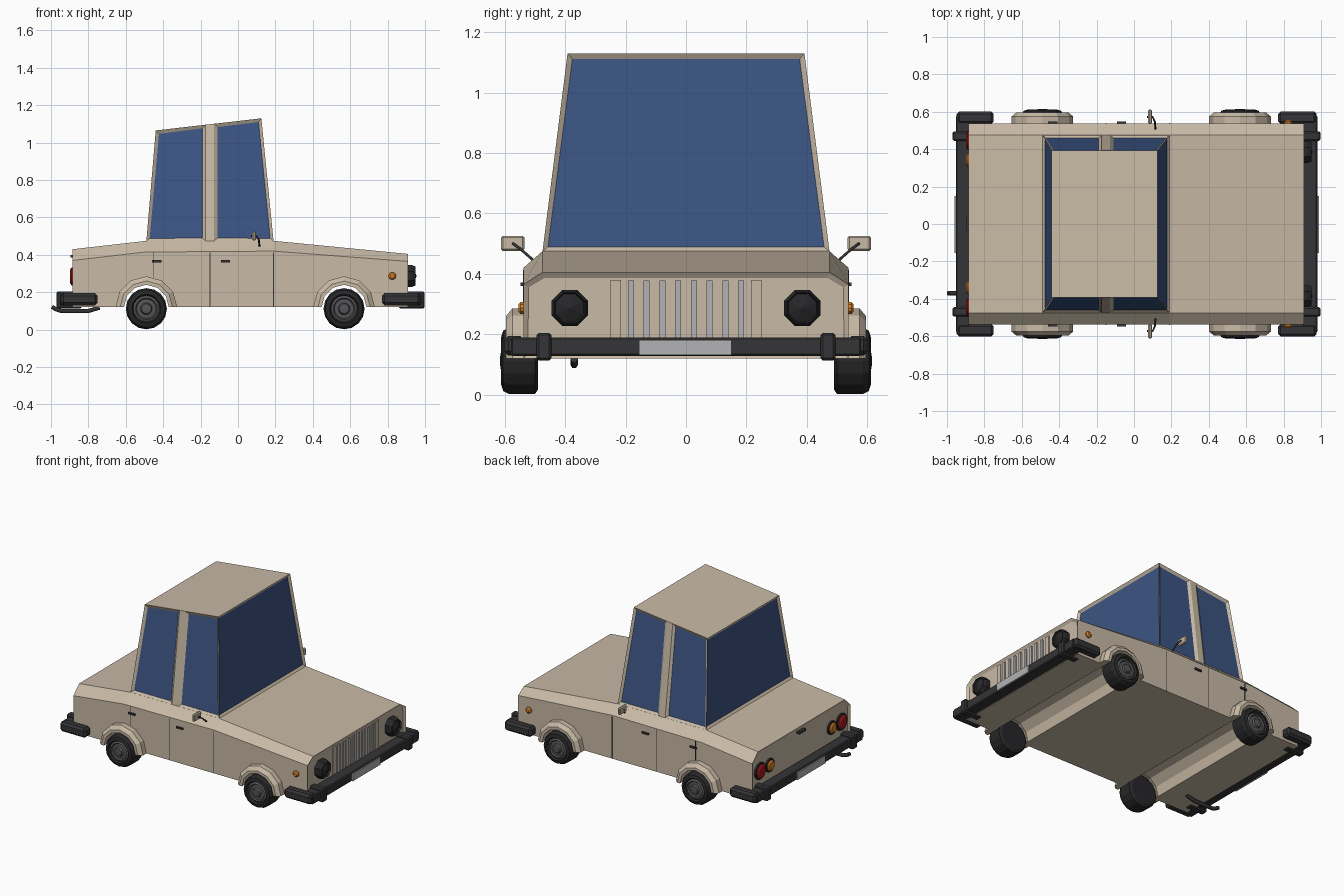
import bpy, bmesh
from math import sin, cos, pi
from mathutils import Vector

if "Cube" in bpy.data.objects:
    bpy.data.objects.remove(bpy.data.objects["Cube"])


def material(name, rgb):
    m = bpy.data.materials.new(name)
    m.diffuse_color = (*rgb, 1)
    m.use_nodes = True
    m.node_tree.nodes["Principled BSDF"].inputs["Base Color"].default_value = m.diffuse_color
    return m


PAINT = material("cream_paint", (0.58, 0.49, 0.38))
GLASS = material("blue_glass", (0.045, 0.09, 0.23))
BLACK = material("black_rubber", (0.02, 0.02, 0.022))
TRIM = material("dark_trim", (0.035, 0.035, 0.038))
HUB = material("hub_grey", (0.09, 0.09, 0.095))
SILVER = material("silver", (0.45, 0.45, 0.46))
RED = material("red_lamp", (0.35, 0.01, 0.01))
ORANGE = material("orange_lamp", (0.7, 0.22, 0.02))


def finish(name, bm, mats, mirror=False, bevel=0):
    """Turn a bmesh into an object; mirror across y = 0 if wanted."""
    bmesh.ops.remove_doubles(bm, verts=bm.verts, dist=1e-5)
    bmesh.ops.recalc_face_normals(bm, faces=bm.faces)
    me = bpy.data.meshes.new(name)
    bm.to_mesh(me)
    bm.free()
    for m in mats:
        me.materials.append(m)
    ob = bpy.data.objects.new(name, me)
    bpy.context.collection.objects.link(ob)
    if bevel:
        b = ob.modifiers.new("Bevel", 'BEVEL')
        b.width, b.segments = bevel, 1
    if mirror:
        ob.modifiers.new("Mirror", 'MIRROR').use_axis = (False, True, False)
    return ob


def box(name, lo, hi, mat, mirror=False, bevel=0):
    bm = bmesh.new()
    bmesh.ops.create_cube(bm, size=1)
    for v in bm.verts:
        v.co = Vector(l + (c + 0.5) * (h - l) for l, h, c in zip(lo, hi, v.co))
    return finish(name, bm, [mat], mirror, bevel)


def lathe(name, profile, centre, axis, n, mat, arc=2 * pi, start=0, closed=False, mirror=True):
    """Revolve (radius, offset) points about the x or y axis through centre."""
    bm = bmesh.new()
    rings = []
    for i in range(n + 1):
        a = start + arc * i / n
        ring = []
        for r, h in profile:
            u, w = r * cos(a), r * sin(a)
            ring.append(bm.verts.new(Vector(centre) + Vector((h, u, w) if axis == 'x' else (u, h, w))))
        rings.append(ring)
    k = len(profile)
    for p, q in zip(rings, rings[1:]):
        for j in range(k if closed else k - 1):
            bm.faces.new((p[j], p[(j + 1) % k], q[(j + 1) % k], q[j]))
    if arc < 6:
        bm.faces.new(rings[0])
        bm.faces.new(rings[-1])
    return finish(name, bm, [mat], mirror)


def tube(name, points, radius, mat):
    cu = bpy.data.curves.new(name, 'CURVE')
    cu.dimensions = '3D'
    cu.bevel_depth, cu.bevel_resolution, cu.use_fill_caps = radius, 1, True
    sp = cu.splines.new('POLY')
    sp.points.add(len(points) - 1)
    for p, co in zip(sp.points, points):
        p.co = (*co, 1)
    cu.materials.append(mat)
    ob = bpy.data.objects.new(name, cu)
    bpy.context.collection.objects.link(ob)


AXLES = {"rear": -0.49, "front": 0.567}

# Body shell: side outline with wheel tunnels, sloped shoulder, flat top
under = [(-0.885, 0.12)]
for ax in AXLES.values():
    under += [(ax - 0.125 * cos(pi * i / 6), 0.12 + 0.125 * sin(pi * i / 6)) for i in range(7)]
under.append((0.91, 0.12))
crease = [(0.91, 0.365), (0.19, 0.42), (-0.5, 0.415), (-0.885, 0.37)]
deck = [(0.91, 0.405), (0.19, 0.475), (-0.49, 0.475), (-0.885, 0.43)]
bm = bmesh.new()
L, R = [[[bm.verts.new((x, s * w, z)) for x, z in pts]
         for pts, w in ((under, 0.538), (crease, 0.538), (deck, 0.475))] for s in (1, -1)]
for side in (L, R):
    bm.faces.new(side[0] + side[1])
    for i in range(3):
        bm.faces.new((side[1][i], side[1][i + 1], side[2][i + 1], side[2][i]))
for row in (0, 2):
    for i in range(len(L[row]) - 1):
        bm.faces.new((L[row][i], L[row][i + 1], R[row][i + 1], R[row][i]))
ends = [bm.faces.new((L[0][b], L[1][t], L[2][t], R[2][t], R[1][t], R[0][b])) for b, t in ((-1, 0), (0, -1))]
bmesh.ops.recalc_face_normals(bm, faces=bm.faces)
bmesh.ops.inset_individual(bm, faces=ends, thickness=0.02, depth=-0.012)
finish("body", bm, [PAINT])

# Cabin with inset windows; each side is split rear window / pillar / front window
bm = bmesh.new()
low = [-0.49, -0.173, -0.127, 0.19]
high = [(-0.44, 1.065), (-0.173, 1.096), (-0.127, 1.101), (0.125, 1.13)]
lo, hi = [], []
for s in (1, -1):
    lo.append([bm.verts.new((x, s * 0.475, 0.474)) for x in low])
    hi.append([bm.verts.new((x, s * 0.392, z)) for x, z in high])
panes = []
for s in (0, 1):
    for i in range(3):
        f = bm.faces.new((lo[s][i], lo[s][i + 1], hi[s][i + 1], hi[s][i]))
        if i != 1:
            panes.append(f)
for i in (0, 3):
    panes.append(bm.faces.new((lo[0][i], lo[1][i], hi[1][i], hi[0][i])))
bm.faces.new(hi[0] + hi[1][::-1])
bm.faces.new(lo[0] + lo[1][::-1])
bmesh.ops.recalc_face_normals(bm, faces=bm.faces)
bmesh.ops.inset_individual(bm, faces=panes, thickness=0.024, depth=-0.012)
for f in panes:
    f.material_index = 1
finish("cabin", bm, [PAINT, GLASS])

# Wheels and arch flares
tyre = [(0, 0.49), (0.095, 0.49), (0.11, 0.5), (0.11, 0.585), (0.1, 0.605), (0.078, 0.612), (0.07, 0.6)]
hub = [(0.07, 0.6), (0.058, 0.606), (0.052, 0.598), (0.032, 0.6), (0.026, 0.614), (0, 0.616)]
flare = [(0.12, 0.5), (0.165, 0.5), (0.165, 0.575), (0.14, 0.596), (0.12, 0.596)]
for end, ax in AXLES.items():
    lathe(end + "_tyre", tyre, (ax, 0, 0.112), 'y', 16, BLACK)
    lathe(end + "_hub", hub, (ax, 0, 0.112), 'y', 16, HUB)
    lathe(end + "_arch_flare", flare, (ax, 0, 0.12), 'y', 6, PAINT, arc=pi, closed=True)

# Bumpers: (bar inner x, bar outer x, wrap end x, clip outer x)
for end, (a, b, wrap, clip) in {"front": (0.9, 0.98, 0.77, 0.998), "rear": (-0.875, -0.952, -0.75, -0.97)}.items():
    d = 1 if b > 0 else -1

    def span(p, q):
        return min(p, q), max(p, q)
    x0, x1 = span(a, b)
    box(end + "_bumper_bar", (x0, -0.58, 0.128), (x1, 0.58, 0.19), TRIM, bevel=0.006)
    x0, x1 = span(wrap, b - 0.004 * d)
    box(end + "_bumper_end", (x0, 0.535, 0.13), (x1, 0.602, 0.195), TRIM, True, 0.014)
    x0, x1 = span(a - 0.04 * d, clip)
    box(end + "_bumper_clip", (x0, 0.445, 0.113), (x1, 0.495, 0.205), TRIM, True, 0.008)
    x0, x1 = span(b - 0.01 * d, b + 0.008 * d)
    box(end + "_plate", (x0, -0.155, 0.131), (x1, 0.15, 0.181), SILVER)

# Front: grille frame, slats, headlights
for y0, y1 in ((-0.25, -0.215), (0.215, 0.25)):
    box("grille_post", (0.89, y0, 0.14), (0.905, y1, 0.38), PAINT)
for i in range(8):
    y = -0.182 + i * 0.052
    box("grille_slat", (0.89, y - 0.01, 0.17), (0.908, y + 0.01, 0.378), SILVER)
lathe("headlight", [(0.065, 0), (0.065, 0.035), (0.055, 0.055), (0.05, 0.042), (0, 0.062)],
      (0.893, 0.385, 0.287), 'x', 8, BLACK, start=pi / 8)

# Rear lamps and boot handle
for name, y, r, mat in (("red_tail_lamp", 0.445, 0.048, RED), ("orange_tail_lamp", 0.34, 0.036, ORANGE)):
    lathe(name, [(r, 0), (r, -0.02), (r * 0.75, -0.028), (0, -0.028)], (-0.87, y, 0.285), 'x', 12, mat)
    lathe(name + "_ring", [(r + 0.01, 0), (r + 0.01, -0.016), (r - 0.002, -0.016)],
          (-0.87, y, 0.285), 'x', 12, BLACK)
box("boot_handle", (-0.895, -0.035, 0.385), (-0.87, 0.035, 0.4), TRIM)

# Side indicators, door handles, door seams
lathe("side_indicator", [(0.021, 0), (0.021, 0.012), (0.012, 0.02), (0, 0.02)], (0.825, 0.535, 0.287), 'y', 10, ORANGE)
for x in (-0.435, -0.067):
    box("door_handle", (x - 0.025, 0.53, 0.36), (x + 0.025, 0.548, 0.372), TRIM, True)
for x, z in ((-0.45, 0.28), (-0.15, 0.125), (0.19, 0.125)):
    box("door_seam", (x - 0.002, 0.53, z), (x + 0.002, 0.539, 0.412), TRIM, True)

# Wing mirrors
box("mirror", (0.076, 0.535, 0.476), (0.096, 0.612, 0.526), PAINT, True, 0.006)
for s in (1, -1):
    tube("mirror_arm", [(0.115, s * 0.5, 0.44), (0.112, s * 0.545, 0.48), (0.1, s * 0.572, 0.5), (0.07, s * 0.572, 0.5)],
         0.005, TRIM)

# Exhaust pipe
tube("exhaust", [(-0.74, -0.37, 0.118), (-0.8, -0.37, 0.1), (-0.945, -0.37, 0.1), (-0.97, -0.37, 0.108),
                 (-0.995, -0.37, 0.122)], 0.013, TRIM)
